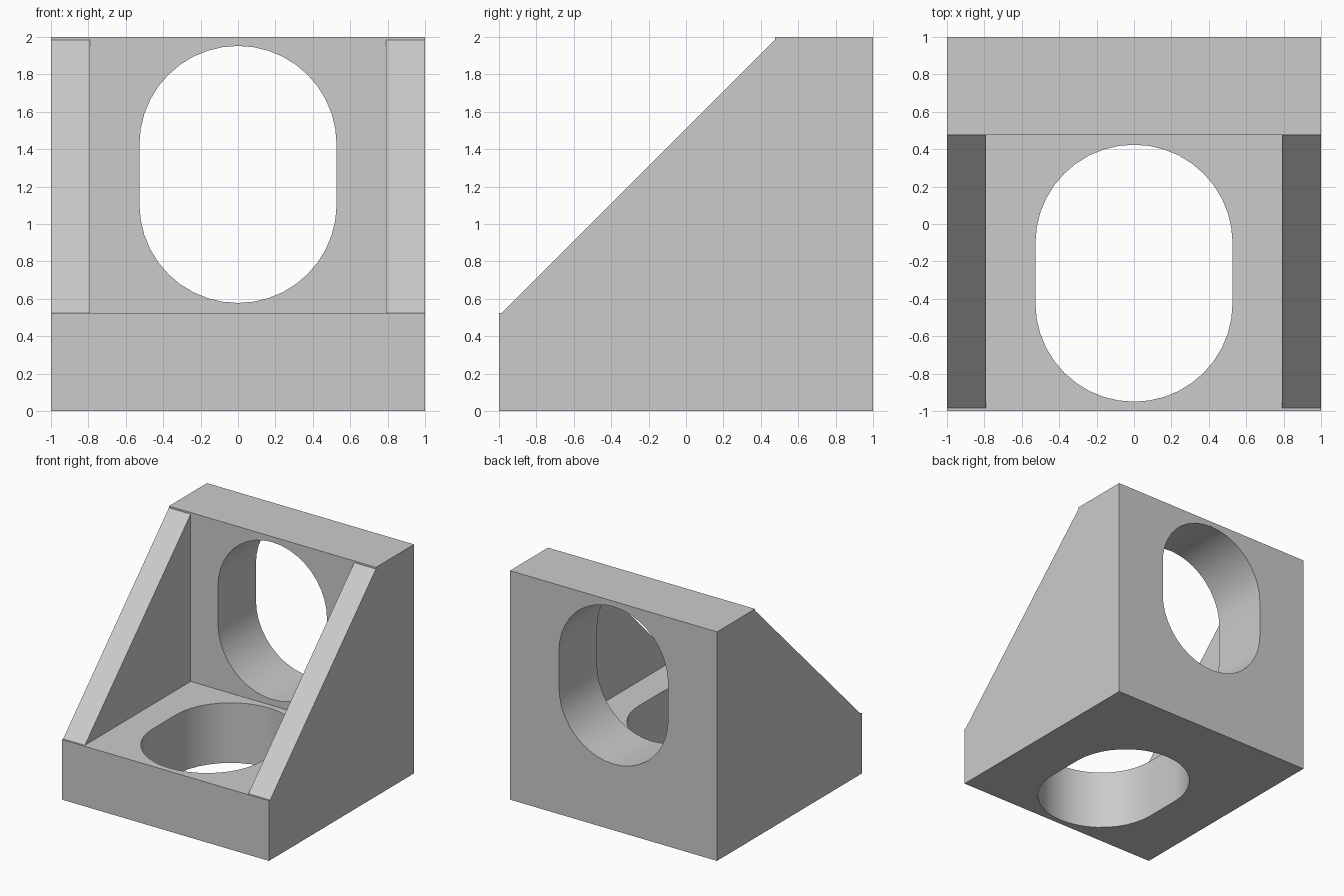
import bpy, bmesh, math
from mathutils import Matrix

if "Cube" in bpy.data.objects:
    bpy.data.objects.remove(bpy.data.objects["Cube"])

T = 0.525          # plate thickness
INNER = 1 - T      # inner face of the back wall
RIB = 0.79         # inner face of the side ribs
LEDGE = 0.015      # small step at each end of the ribs

grey = bpy.data.materials.new("plain grey")
grey.diffuse_color = (0.6, 0.6, 0.6, 1)
grey.use_nodes = True
grey.node_tree.nodes["Principled BSDF"].inputs["Base Color"].default_value = grey.diffuse_color


def prism(name, points, depth, matrix):
    """Extrude a 2D outline along local z, centred, then place it."""
    bm = bmesh.new()
    face = bm.faces.new([bm.verts.new((a, b, -depth / 2)) for a, b in points])
    out = bmesh.ops.extrude_face_region(bm, geom=[face])
    verts = [v for v in out["geom"] if isinstance(v, bmesh.types.BMVert)]
    bmesh.ops.translate(bm, verts=verts, vec=(0, 0, depth))
    bm.transform(matrix)
    bmesh.ops.recalc_face_normals(bm, faces=bm.faces)
    mesh = bpy.data.meshes.new(name)
    bm.to_mesh(mesh)
    bm.free()
    mesh.materials.append(grey)
    obj = bpy.data.objects.new(name, mesh)
    bpy.context.collection.objects.link(obj)
    return obj


def slot(radius, half_straight, steps=20):
    """Outline of a round-ended slot, long along its second axis."""
    pts = []
    for start, shift in ((0, half_straight), (math.pi, -half_straight)):
        for i in range(steps + 1):
            a = start + math.pi * i / steps
            pts.append((radius * math.cos(a), radius * math.sin(a) + shift))
    return pts


# Local (a, b, depth) to world (depth, a, b)
SIDE = Matrix(((0, 0, 1, 0), (1, 0, 0, 0), (0, 1, 0, 0), (0, 0, 0, 1)))
UPRIGHT = Matrix.Rotation(math.pi / 2, 4, 'X')

# Whole bracket from its side profile
profile = [(-1, 0), (1, 0), (1, 2), (INNER, 2), (INNER, 2 - LEDGE),
           (-1 + LEDGE, T), (-1, T)]
bracket = prism("angle_bracket", profile, 2, SIDE)

# Pocket between the ribs, and a slot through each plate
pocket = prism("pocket_cutter", [(-1.5, T), (INNER, T), (INNER, 2.5), (-1.5, 2.5)],
               2 * RIB, SIDE)
hole = slot(0.527, 0.16)
base_slot = prism("base_slot_cutter", hole, 1.2,
                  Matrix.Translation((0, -0.263, 0.2)))
wall_slot = prism("wall_slot_cutter", hole, 1.2,
                  Matrix.Translation((0, 0.8, 1.265)) @ UPRIGHT)

bpy.context.view_layer.objects.active = bracket
bracket.select_set(True)
for cutter in (pocket, base_slot, wall_slot):
    mod = bracket.modifiers.new(cutter.name, 'BOOLEAN')
    mod.operation = 'DIFFERENCE'
    mod.solver = 'EXACT'
    mod.object = cutter
    bpy.ops.object.modifier_apply(modifier=mod.name)
    bpy.data.objects.remove(cutter)

# Smooth slot walls, crisp plate edges
bpy.ops.object.shade_smooth_by_angle(angle=math.radians(30))
